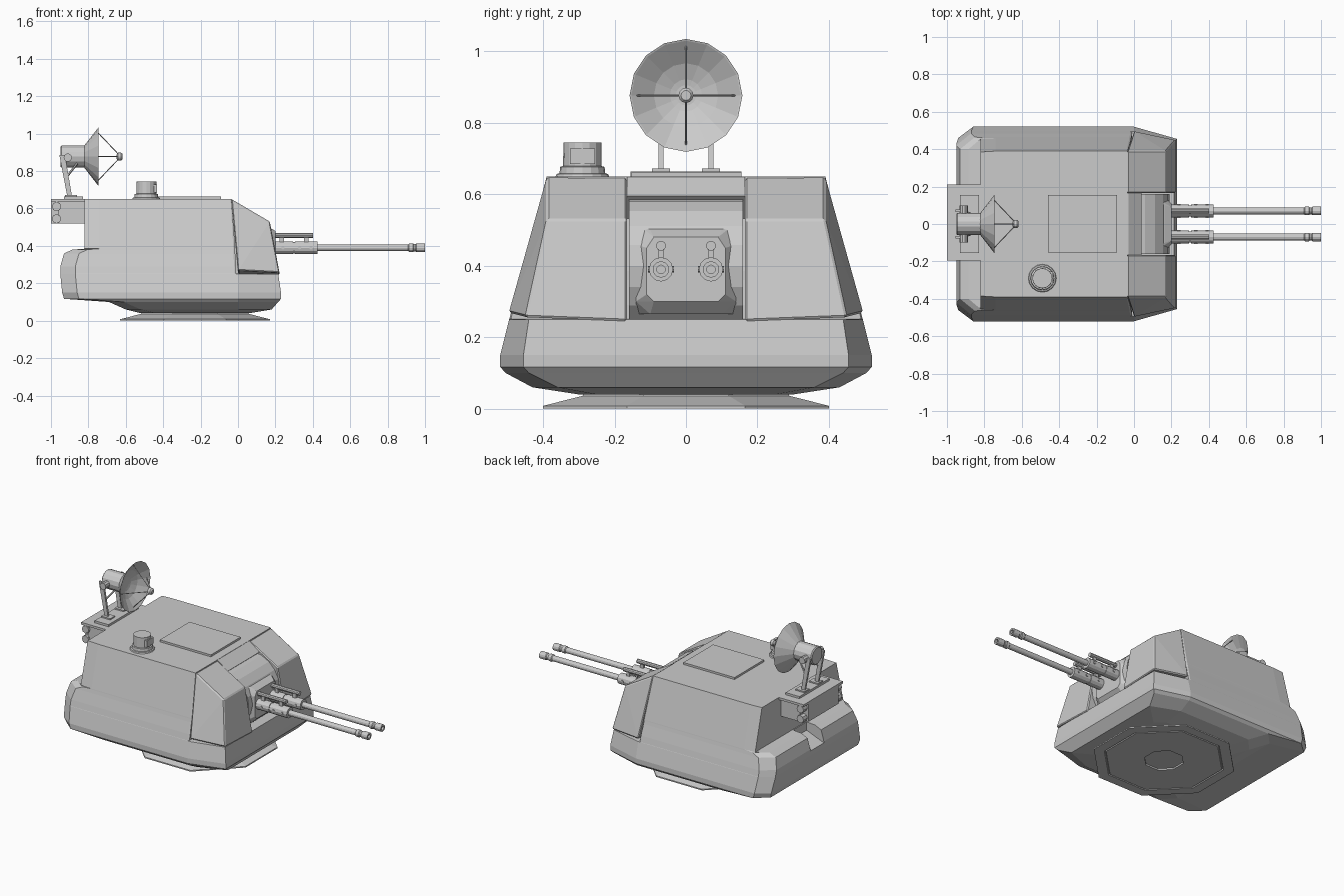
import bpy, bmesh, math
from mathutils import Vector

grey = bpy.data.materials.new("turret_grey")
grey.diffuse_color = (0.6, 0.6, 0.6, 1)


def finish(bm, name):
    bmesh.ops.remove_doubles(bm, verts=bm.verts, dist=0.0003)
    bmesh.ops.recalc_face_normals(bm, faces=bm.faces)
    me = bpy.data.meshes.new(name)
    bm.to_mesh(me)
    bm.free()
    me.materials.append(grey)
    ob = bpy.data.objects.new(name, me)
    bpy.context.collection.objects.link(ob)
    return ob


def loft(name, rings):
    """Skin equal-length closed rings and cap both ends."""
    bm = bmesh.new()
    rows = [[bm.verts.new(p) for p in ring] for ring in rings]
    n = len(rows[0])
    for a, b in zip(rows, rows[1:]):
        for i in range(n):
            bm.faces.new((a[i], a[(i + 1) % n], b[(i + 1) % n], b[i]))
    bm.faces.new(rows[0])
    bm.faces.new(rows[-1])
    return finish(bm, name)


def turned(name, start, direction, profile, n=12, phase=0.0):
    """Revolve (distance, radius) pairs around a direction."""
    q = Vector(direction).to_track_quat('Z', 'Y')
    rings = []
    for t, r in profile:
        r = max(r, 0.001)
        rings.append([Vector(start) + q @ Vector((
            r * math.cos(phase + math.tau * i / n),
            r * math.sin(phase + math.tau * i / n), t)) for i in range(n)])
    return loft(name, rings)


def rod(name, a, b, r, n=8):
    d = Vector(b) - Vector(a)
    return turned(name, a, d, [(0, r), (d.length, r)], n)


def convex(name, pts):
    bm = bmesh.new()
    for p in pts:
        bm.verts.new(p)
    res = bmesh.ops.convex_hull(bm, input=bm.verts)
    bmesh.ops.dissolve_limit(bm, angle_limit=0.02, verts=bm.verts, edges=bm.edges)
    return finish(bm, name)


def box(name, x0, x1, y0, y1, z0, z1):
    return convex(name, [(x, y, z) for x in (x0, x1) for y in (y0, y1) for z in (z0, z1)])


# base flange: octagonal ring under the hull, with a recess in its underside
k = 1 / math.cos(math.pi / 8)
turned("base_ring", (-0.23, 0, 0), (0, 0, 1),
       [(0.01, 0.11 * k), (0, 0.11 * k), (0, 0.33 * k), (0.006, 0.335 * k), (0, 0.34 * k),
        (0, 0.4 * k), (0.008, 0.4 * k), (0.036, 0.29 * k), (0.05, 0.28 * k)], 8, math.pi / 8)


# hull: horizontal outlines (z, rear x, rear half width, side half width, side end x, front x, front half width)
def outline(z, xr, yr, yo, xs, xf, yf):
    half = [(xr, yr), (xr + 0.08, yo), (xs, yo), (xf, yf)]
    return [(x, y, z) for x, y in half] + [(x, -y, z) for x, y in reversed(half)]


hull = loft("hull", [outline(*r) for r in (
    (0.04, -0.52, 0.22, 0.30, 0.00, 0.06, 0.25),
    (0.06, -0.60, 0.34, 0.43, 0.00, 0.18, 0.36),
    (0.10, -0.69, 0.42, 0.505, 0.00, 0.215, 0.44),
    (0.117, -0.93, 0.45, 0.52, 0.00, 0.23, 0.455),
    (0.15, -0.94, 0.46, 0.52, 0.00, 0.23, 0.455),
    (0.25, -0.95, 0.43, 0.495, 0.00, 0.215, 0.44),
    (0.252, -0.95, 0.43, 0.494, -0.02, -0.01, 0.49),
    (0.29, -0.95, 0.42, 0.485, -0.02, -0.01, 0.48),
    (0.36, -0.93, 0.40, 0.465, -0.025, -0.015, 0.46),
    (0.38, -0.885, 0.40, 0.46, -0.025, -0.015, 0.455),
    (0.385, -0.82, 0.455, 0.459, -0.025, -0.015, 0.454),
    (0.65, -0.82, 0.385, 0.39, -0.04, -0.035, 0.388))])

# notch between the two rear stowage bulges
cutter = convex("rear_notch_cutter", [(x, y, z) for y in (-0.07, 0.07) for x, z in
                                      ((-0.825, 0.33), (-1.1, 0.22), (-1.1, 0.5), (-0.825, 0.5))])
cutter.hide_render = True
cutter.hide_viewport = True
mod = hull.modifiers.new("notch", 'BOOLEAN')
mod.object = cutter
mod.operation = 'DIFFERENCE'
mod.solver = 'EXACT'

# armour cheeks either side of the guns
for s, side in ((1, "left"), (-1, "right")):
    cheek = convex("cheek_" + side, [
        (-0.035, s * 0.165, 0.648), (-0.035, s * 0.39, 0.65),
        (0.0, s * 0.165, 0.25), (0.0, s * 0.497, 0.268),
        (0.17, s * 0.165, 0.53), (0.17, s * 0.39, 0.53),
        (0.222, s * 0.165, 0.245), (0.222, s * 0.45, 0.256)])
    # raised inner rim beside the gun opening
    b = cheek.modifiers.new("edge", 'BEVEL')
    b.width, b.segments = 0.006, 1

# sloped plate, drum and mantlet in the gun opening
convex("opening_header", [(x, y, z) for y in (-0.165, 0.165) for x, z in
                          ((-0.06, 0.65), (-0.03, 0.648), (0.04, 0.595), (-0.06, 0.5))])
turned("gun_drum", (0, -0.16, 0.40), (0, 1, 0), [(0, 0.19), (0.32, 0.19)], 20)
convex("mantlet", [(0.12, s * 0.14, z) for s in (-1, 1) for z in (0.265, 0.52)] +
       [(0.165, s * 0.14, z) for s in (-1, 1) for z in (0.30, 0.46)] +
       [(0.165, s * 0.10, z) for s in (-1, 1) for z in (0.265, 0.50)] +
       [(0.2, s * 0.11, z) for s in (-1, 1) for z in (0.32, 0.45)] +
       [(0.2, s * 0.09, z) for s in (-1, 1) for z in (0.30, 0.48)])

# twin guns
for s, side in ((1, "left"), (-1, "right")):
    y = s * 0.07
    turned("gun_" + side, (0.15, y, 0.39), (1, 0, 0), [
        (0, 0.034), (0.145, 0.034), (0.145, 0.03), (0.155, 0.03), (0.155, 0.034),
        (0.275, 0.034), (0.275, 0.018), (0.76, 0.018), (0.765, 0.023), (0.785, 0.023),
        (0.79, 0.019), (0.80, 0.019), (0.805, 0.023), (0.85, 0.023), (0.85, 0.012), (0.80, 0.012)], 12)
    rod("gas_tube_" + side, (0.15, y, 0.456), (0.40, y, 0.456), 0.014, 10)
    for x in (0.235, 0.365):
        box("tube_clamp_" + side, x - 0.012, x + 0.012, y - 0.008, y + 0.008, 0.41, 0.452)
    for x in (0.24, 0.33, 0.39):
        rod("sleeve_pin_" + side, (x, y - 0.037, 0.39), (x, y + 0.037, 0.39), 0.009)

# roof hatch
box("roof_hatch", -0.46, -0.09, -0.152, 0.155, 0.645, 0.663)

# periscope
turned("periscope", (-0.49, -0.29, 0.645), (0, 0, 1), [
    (0, 0.077), (0.012, 0.072), (0.014, 0.064), (0.032, 0.062), (0.034, 0.054), (0.1, 0.053)], 16)
box("periscope_window", -0.46, -0.433, -0.325, -0.255, 0.685, 0.728)

# rear bracket with hinges, carrying the radar
box("radar_bracket", -0.96, -0.81, -0.18, 0.19, 0.52, 0.645)
box("bracket_top", -1.0, -0.81, -0.195, 0.21, 0.635, 0.65)
box("bracket_end", -1.0, -0.96, -0.15, 0.16, 0.52, 0.64)
for z in (0.545, 0.61):
    for y in (-0.175, 0.185):
        rod("bracket_hinge", (-0.97, y - 0.02, z), (-0.97, y + 0.02, z), 0.025)
box("radar_foot_plate", -0.93, -0.83, -0.155, 0.155, 0.645, 0.664)

# radar fork
for s in (1, -1):
    y = s * 0.07
    convex("radar_arm", [(x, y + d, z) for d in (-0.007, 0.007) for x, z in
                         ((-0.91, 0.65), (-0.885, 0.65), (-0.955, 0.885), (-0.925, 0.885))])
    rod("radar_pivot", (-0.91, s * 0.05, 0.872), (-0.91, s * 0.10, 0.872), 0.022, 10)
    rod("radar_brace", (-0.915, y, 0.77), (-0.86, s * 0.05, 0.84), 0.006, 6)
    box("radar_foot", -0.925, -0.86, y - 0.025, y + 0.025, 0.655, 0.672)

# radar housing, dish and feed
turned("radar_housing", (-0.95, 0, 0.877), (1, 0, 0), [(0, 0.053), (0.006, 0.06), (0.14, 0.06)], 14)
turned("radar_dish", (-0.825, 0, 0.877), (1, 0, 0), [
    (0, 0.055), (0.08, 0.158), (0.078, 0.153), (0.035, 0.09), (0.018, 0.045), (0.01, 0.001)], 16)
turned("radar_feed", (-0.65, 0, 0.877), (1, 0, 0), [
    (0, 0.01), (0.008, 0.021), (0.025, 0.021), (0.033, 0.014)], 12)
for i in range(4):
    a = i * math.pi / 2
    c, s = math.cos(a), math.sin(a)
    rod("feed_strut", (-0.757, 0.137 * c, 0.877 + 0.137 * s),
        (-0.638, 0.012 * c, 0.877 + 0.012 * s), 0.0025, 4)
